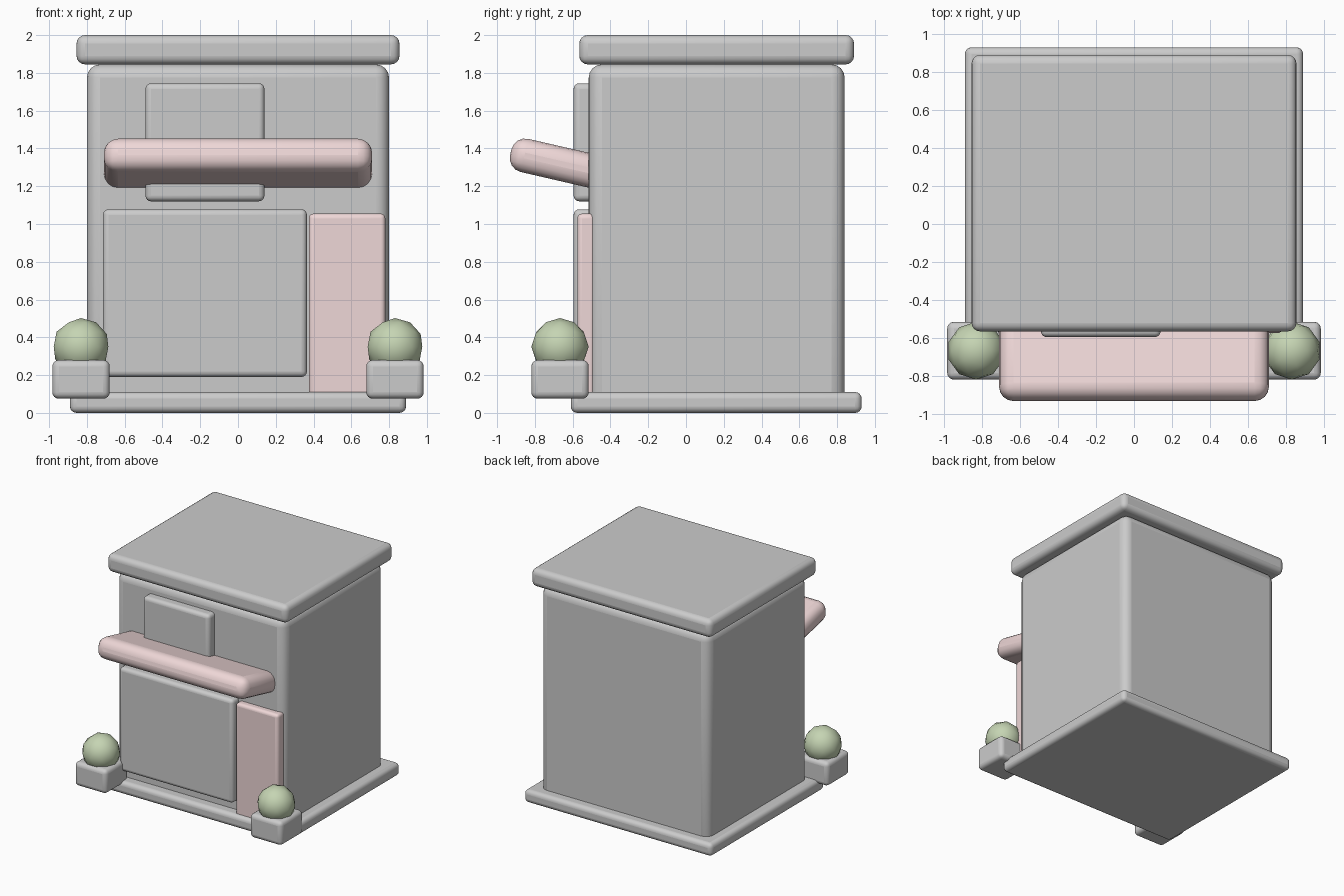
import bpy
from math import radians

if "Cube" in bpy.data.objects:
    bpy.data.objects.remove(bpy.data.objects["Cube"])

PINK = bpy.data.materials.new("soft_pink")
PINK.diffuse_color = (0.86, 0.68, 0.68, 1)
PINK.use_nodes = True
PINK.node_tree.nodes["Principled BSDF"].inputs["Base Color"].default_value = PINK.diffuse_color
GREEN = bpy.data.materials.new("leaf_green")
GREEN.diffuse_color = (0.56, 0.66, 0.45, 1)
GREEN.use_nodes = True
GREEN.node_tree.nodes["Principled BSDF"].inputs["Base Color"].default_value = GREEN.diffuse_color


def finish(ob, name, mat=None):
    ob.name = name
    if mat:
        ob.data.materials.append(mat)
    return ob


def box(name, x, y, z, bevel, mat=None, tilt=0):
    """Rounded box from (min, max) ranges, optionally tilted about x."""
    lo, hi = zip(x, y, z)
    bpy.ops.mesh.primitive_cube_add(size=1, location=[(a + b) / 2 for a, b in zip(lo, hi)])
    ob = bpy.context.object
    ob.scale = [b - a for a, b in zip(lo, hi)]
    bpy.ops.object.transform_apply(location=False, rotation=False, scale=True)
    mod = ob.modifiers.new("rounding", 'BEVEL')
    mod.width = bevel
    mod.segments = 4
    bpy.ops.object.shade_smooth_by_angle(angle=radians(35))
    ob.rotation_euler.x = radians(tilt)
    return finish(ob, name, mat)


# Building shell
box("base_slab", (-0.89, 0.89), (-0.61, 0.93), (0, 0.11), 0.035)
box("shop_body", (-0.8, 0.8), (-0.515, 0.84), (0.02, 1.845), 0.07)
box("roof_slab", (-0.855, 0.855), (-0.565, 0.89), (1.845, 2.0), 0.045)

# Front details
box("sign_panel", (-0.49, 0.14), (-0.595, -0.46), (1.12, 1.745), 0.03)
box("shop_window", (-0.715, 0.365), (-0.595, -0.46), (0.19, 1.078), 0.03)
box("door", (0.375, 0.78), (-0.575, -0.48), (0.04, 1.055), 0.025, PINK)

# Awning slopes up toward the street
box("awning", (-0.71, 0.71), (-0.935, -0.385), (1.228, 1.408), 0.075, PINK, tilt=-13)

# Planters with round bushes at both front corners
for side, sx in (("left", -1), ("right", 1)):
    cx, cy = sx * 0.831, -0.667
    box(side + "_planter", (cx - 0.152, cx + 0.152), (cy - 0.152, cy + 0.152), (0.075, 0.28), 0.035)
    bpy.ops.mesh.primitive_ico_sphere_add(subdivisions=2, radius=0.152, location=(cx, cy, 0.35))
    bpy.ops.object.shade_smooth()
    finish(bpy.context.object, side + "_bush", GREEN)
